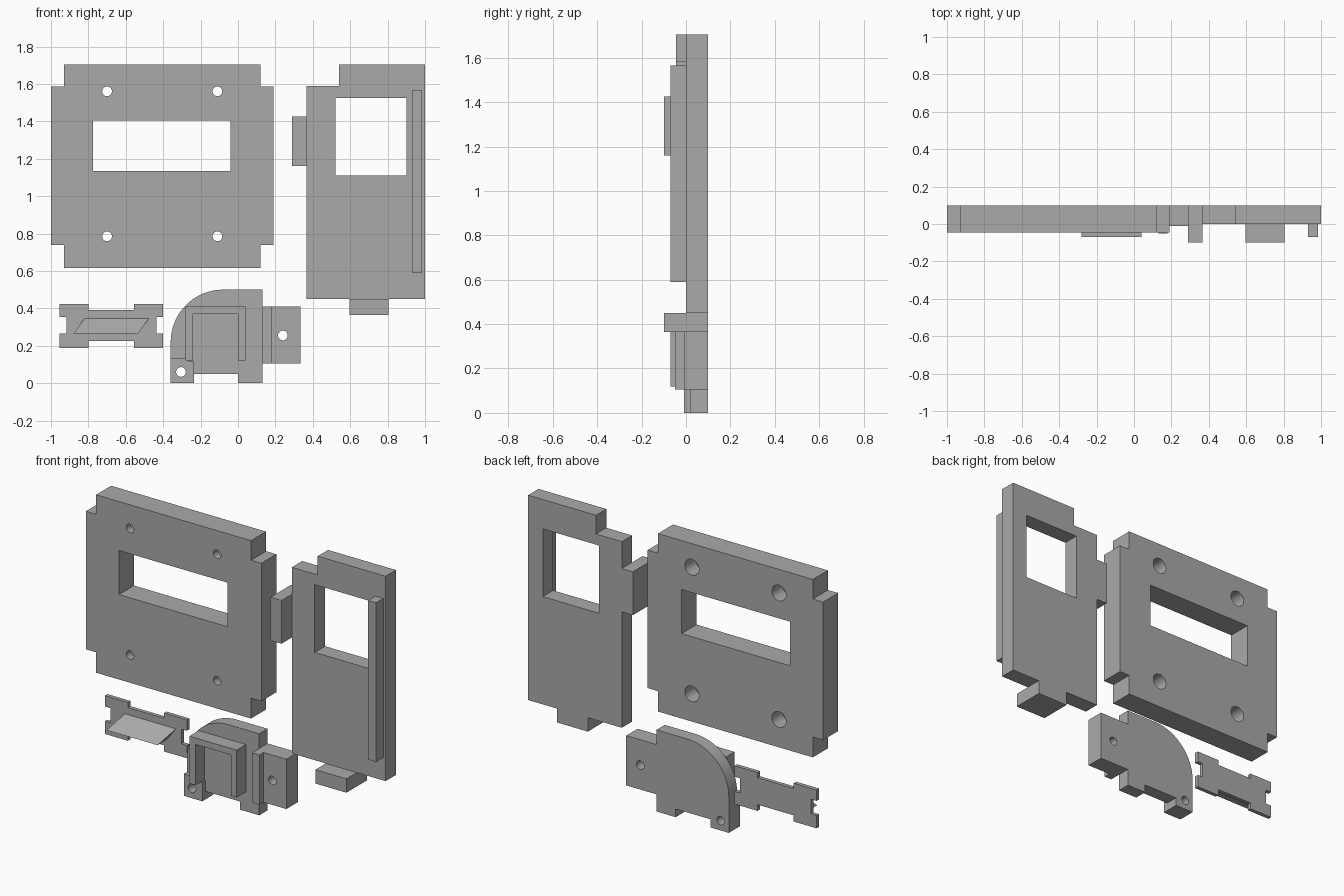
import bpy, bmesh, math
from mathutils import Vector, Matrix

if "Cube" in bpy.data.objects:
    bpy.data.objects.remove(bpy.data.objects["Cube"], do_unlink=True)

GREY = (0.4, 0.4, 0.4, 1)
mat = bpy.data.materials.new("plain grey")
mat.use_nodes = True
mat.diffuse_color = GREY
mat.node_tree.nodes["Principled BSDF"].inputs["Base Color"].default_value = GREY


def finish(name, bm):
    bmesh.ops.recalc_face_normals(bm, faces=bm.faces)
    me = bpy.data.meshes.new(name)
    bm.to_mesh(me)
    bm.free()
    me.materials.append(mat)
    ob = bpy.data.objects.new(name, me)
    bpy.context.collection.objects.link(ob)
    return ob


def slab(name, outline, front, back, lean=0):
    """Extrude an (x, z) outline from y = back to y = front."""
    bm = bmesh.new()
    face = bm.faces.new([bm.verts.new((x, back, z)) for x, z in outline])
    ext = bmesh.ops.extrude_face_region(bm, geom=[face])
    verts = [v for v in ext["geom"] if isinstance(v, bmesh.types.BMVert)]
    bmesh.ops.translate(bm, verts=verts, vec=(lean, front - back, 0))
    return finish(name, bm)


def rect(x0, x1, z0, z1):
    return [(x0, z0), (x1, z0), (x1, z1), (x0, z1)]


def circle(x, z, r, n=32):
    return [(x + r * math.cos(2 * math.pi * i / n),
             z + r * math.sin(2 * math.pi * i / n)) for i in range(n)]


def cut(ob, outline, front=-0.3, back=0.3):
    """Cut an (x, z) outline out of the object."""
    tool = slab("cutter", outline, front, back)
    tool.hide_render = True
    mod = ob.modifiers.new("cut", "BOOLEAN")
    mod.operation, mod.solver, mod.object = "DIFFERENCE", "EXACT", tool
    bpy.context.view_layer.objects.active = ob
    bpy.ops.object.modifier_apply(modifier=mod.name)
    bpy.data.objects.remove(tool, do_unlink=True)


def smooth(ob):
    bpy.ops.object.select_all(action="DESELECT")
    ob.select_set(True)
    bpy.context.view_layer.objects.active = ob
    bpy.ops.object.shade_smooth_by_angle(angle=math.radians(30))


BACK = 0.10

# Wide plate with notched corners, display slot and counterbored holes
wide = slab("wide_plate", [
    (-0.93, 0.615), (0.12, 0.615), (0.12, 0.74), (0.19, 0.74),
    (0.19, 1.585), (0.12, 1.585), (0.12, 1.705), (-0.93, 1.705),
    (-0.93, 1.585), (-1, 1.585), (-1, 0.74), (-0.93, 0.74)], -0.045, BACK)
cut(wide, rect(-0.775, -0.04, 1.135, 1.405))
for x in (-0.70, -0.11):
    for z in (0.785, 1.56):
        cut(wide, circle(x, z, 0.026))
        cut(wide, circle(x, z, 0.048), front=0.0)
smooth(wide)

# Tall plate with window, rail and two tabs
tall = slab("tall_plate", [
    (0.365, 0.45), (1, 0.45), (1, 1.705), (0.54, 1.705),
    (0.54, 1.59), (0.365, 1.59)], 0, BACK)
cut(tall, rect(0.52, 0.90, 1.11, 1.525))
slab("tall_plate_rail", rect(0.93, 0.985, 0.59, 1.565), -0.07, 0)
slab("tall_plate_side_tab", rect(0.29, 0.365, 1.16, 1.425), -0.10, BACK)
slab("tall_plate_bottom_tab", rect(0.595, 0.805, 0.365, 0.45), -0.10, BACK)

# Bracket body with rounded shoulder
arc = [(-0.08 - 0.28 * math.sin(a), 0.22 + 0.28 * math.cos(a))
       for a in (math.pi / 2 * i / 20 for i in range(21))]
body = slab("bracket_body", [
    *arc, (-0.36, 0), (-0.235, 0), (-0.235, 0.05), (0, 0.05),
    (0, 0), (0.13, 0), (0.13, 0.5)], 0.02, BACK)
foot = slab("bracket_foot", [
    (-0.36, 0), (-0.235, 0), (-0.235, 0.115), (-0.26, 0.115),
    (-0.28, 0.135), (-0.36, 0.135)], -0.01, 0.02)
wing = slab("bracket_wing", rect(0.18, 0.335, 0.105, 0.41), -0.01, BACK)
for ob, x, z in ((body, -0.305, 0.06), (foot, -0.305, 0.06), (wing, 0.24, 0.255)):
    cut(ob, circle(x, z, 0.026))
    smooth(ob)
slab("bracket_strip", rect(0.13, 0.18, 0.105, 0.41), -0.05, BACK)
slab("bracket_arch", [
    (-0.28, 0.12), (-0.24, 0.12), (-0.24, 0.37), (0, 0.37),
    (0, 0.12), (0.04, 0.12), (0.04, 0.41), (-0.28, 0.41)], -0.07, 0.02)

# Thin clip plate with notches
CLIP = 0.076
slab("clip_plate", [
    (-0.955, 0.187), (-0.80, 0.187), (-0.80, 0.225), (-0.555, 0.225),
    (-0.555, 0.187), (-0.40, 0.187), (-0.40, 0.265), (-0.437, 0.265),
    (-0.437, 0.355), (-0.40, 0.355), (-0.40, 0.422), (-0.555, 0.422),
    (-0.555, 0.39), (-0.80, 0.39), (-0.80, 0.422), (-0.955, 0.422),
    (-0.955, 0.355), (-0.917, 0.355), (-0.917, 0.265), (-0.955, 0.265)],
    CLIP, BACK)

# Slanted wedge on the clip: a triangular section swept along x
bm = bmesh.new()
section = [(-0.88, CLIP, 0.265), (-0.88, -0.015, 0.265), (-0.82, CLIP, 0.347)]
face = bm.faces.new([bm.verts.new(p) for p in section])
ext = bmesh.ops.extrude_face_region(bm, geom=[face])
bmesh.ops.translate(bm, vec=(0.345, 0, 0), verts=[
    v for v in ext["geom"] if isinstance(v, bmesh.types.BMVert)])
finish("clip_wedge", bm)
